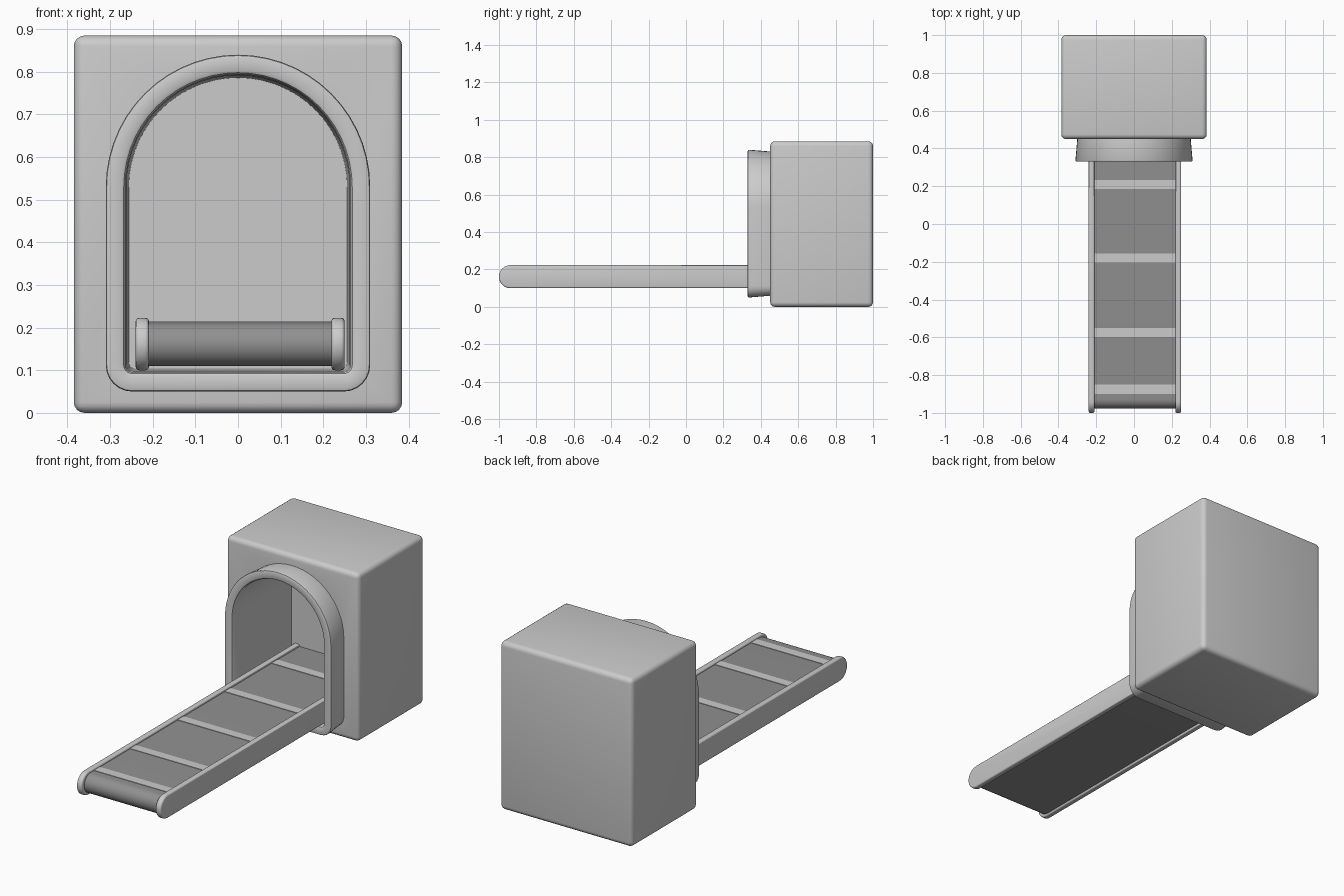
import bpy, bmesh, math

if "Cube" in bpy.data.objects:
    bpy.data.objects.remove(bpy.data.objects["Cube"])

CX = 0.005          # conveyor centre line
BACK = 0.81         # depth of the tunnel


def finish(bm, name, angle=35):
    bmesh.ops.recalc_face_normals(bm, faces=bm.faces[:])
    me = bpy.data.meshes.new(name)
    bm.to_mesh(me)
    bm.free()
    ob = bpy.data.objects.new(name, me)
    bpy.context.collection.objects.link(ob)
    smooth(ob, angle)
    return ob


def smooth(ob, angle=35):
    bpy.ops.object.select_all(action='DESELECT')
    bpy.context.view_layer.objects.active = ob
    ob.select_set(True)
    bpy.ops.object.shade_smooth_by_angle(angle=math.radians(angle))


def apply_mods(ob):
    bpy.ops.object.select_all(action='DESELECT')
    bpy.context.view_layer.objects.active = ob
    ob.select_set(True)
    for m in list(ob.modifiers):
        bpy.ops.object.modifier_apply(modifier=m.name)


def arc(cx, cz, r, a0, a1, n):
    return [(cx + r * math.cos(math.radians(a0 + (a1 - a0) * i / n)),
             cz + r * math.sin(math.radians(a0 + (a1 - a0) * i / n))) for i in range(n + 1)]


def arch(d):
    """Doorway outline (x, z), grown outward by d."""
    w, r = 0.31 + d, max(0.062 + d, 0.014)
    z0 = 0.05 - d
    return (arc(0, 0.53, w, 0, 180, 28)
            + arc(-w + r, z0 + r, r, 180, 270, 6)
            + arc(w - r, z0 + r, r, 270, 360, 6))


def loft(sections, closed):
    """Skin arch outlines given as (y, offset)."""
    bm = bmesh.new()
    rings = [[bm.verts.new((x, y, z)) for x, z in arch(d)] for y, d in sections]
    pairs = list(zip(rings, rings[1:]))
    if closed:
        pairs.append((rings[-1], rings[0]))
    else:
        bm.faces.new(rings[0])
        bm.faces.new(rings[-1])
    for a, b in pairs:
        for i in range(len(a)):
            j = (i + 1) % len(a)
            bm.faces.new((a[i], a[j], b[j], b[i]))
    return bm


def slab(name, x0, x1, front, back, z0, z1, bevel=0.0):
    """Bar along y with a rounded front end."""
    r = (z1 - z0) / 2
    prof = arc(front + r, (z0 + z1) / 2, r, 90, 270, 16) + [(back, z0), (back, z1)]
    bm = bmesh.new()
    f = bm.faces.new([bm.verts.new((x0, y, z)) for y, z in prof])
    ext = bmesh.ops.extrude_face_region(bm, geom=[f])['geom']
    bmesh.ops.translate(bm, vec=(x1 - x0, 0, 0),
                        verts=[v for v in ext if isinstance(v, bmesh.types.BMVert)])
    if bevel:
        rim = [e for e in bm.edges if abs(e.verts[0].co.x - e.verts[1].co.x) < 1e-6]
        bmesh.ops.bevel(bm, geom=rim, offset=bevel, segments=3, profile=0.5, affect='EDGES')
    return finish(bm, name)


def box(bm, x0, x1, y0, y1, z0, z1):
    vs = bmesh.ops.create_cube(bm, size=1)['verts']
    for v in vs:
        v.co = ((x0 + x1) / 2 + v.co.x * (x1 - x0),
                (y0 + y1) / 2 + v.co.y * (y1 - y0),
                (z0 + z1) / 2 + v.co.z * (z1 - z0))


# Housing: rounded box with the arched tunnel cut out
bm = bmesh.new()
box(bm, -0.385, 0.385, 0.45, 1.0, 0, 0.885)
bmesh.ops.bevel(bm, geom=bm.edges[:], offset=0.025, segments=4, profile=0.5, affect='EDGES')
housing = finish(bm, "housing")
cutter = finish(loft([(0.40, -0.047), (BACK, -0.054)], False), "tunnel_cutter")
cutter.hide_render = True
m = housing.modifiers.new("tunnel", 'BOOLEAN')
m.operation, m.solver, m.object = 'DIFFERENCE', 'EXACT', cutter
apply_mods(housing)
bpy.data.objects.remove(cutter)
smooth(housing)

# Flared arch frame around the opening
finish(loft([(0.455, -0.010), (0.337, 0.0), (0.332, -0.002), (0.330, -0.007),
             (0.330, -0.036), (0.333, -0.042), (0.341, -0.046),
             (0.450, -0.048)], True), "arch_frame")

# Conveyor belt
belt = slab("belt", CX - 0.216, CX + 0.216, -0.978, BACK + 0.005, 0.11, 0.212)
mat = bpy.data.materials.new("dark_rubber")
mat.diffuse_color = (0.28, 0.28, 0.28, 1)
mat.use_nodes = True
mat.node_tree.nodes["Principled BSDF"].inputs["Base Color"].default_value = mat.diffuse_color
belt.data.materials.append(mat)

# Side rails
for side, s in (("left", -1), ("right", 1)):
    xs = sorted((CX + s * 0.214, CX + s * 0.245))
    slab(side + "_rail", xs[0], xs[1], -1.0, BACK + 0.005, 0.10, 0.223, 0.008)

# Light cross strips on the belt
bm = bmesh.new()
for y in (0.60, 0.21, -0.18, -0.575, -0.875):
    box(bm, CX - 0.215, CX + 0.215, y - 0.024, y + 0.024, 0.205, 0.2145)
finish(bm, "belt_strips")
